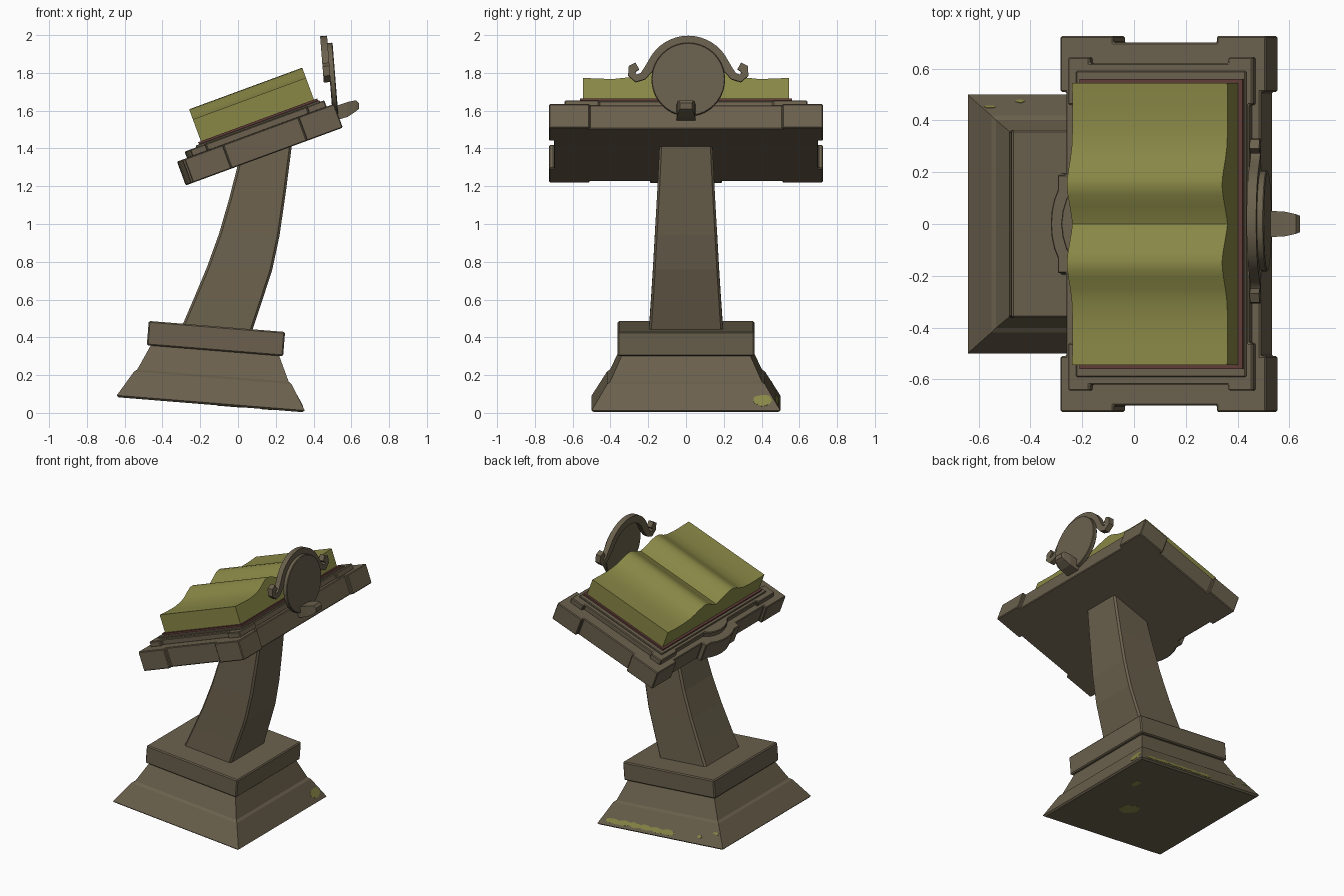
import bpy, bmesh, math, random
from mathutils import Matrix, Vector

if "Cube" in bpy.data.objects:
    bpy.data.objects.remove(bpy.data.objects["Cube"])

random.seed(4)


def material(name, rgb):
    m = bpy.data.materials.new(name)
    m.diffuse_color = (*rgb, 1)
    m.use_nodes = True
    m.node_tree.nodes["Principled BSDF"].inputs["Base Color"].default_value = m.diffuse_color
    return m


STONE = material("brown stone", (0.145, 0.118, 0.074))
PAPER = material("olive paper", (0.25, 0.245, 0.062))
LEATHER = material("red leather", (0.12, 0.045, 0.04))


def loft(name, rings, mat, M=Matrix(), bevel=0.0):
    """Skin a list of equal-length closed rings and cap both ends."""
    bm = bmesh.new()
    vs = [[bm.verts.new(M @ Vector(p)) for p in r] for r in rings]
    n = len(rings[0])
    for a, b in zip(vs, vs[1:]):
        for i in range(n):
            j = (i + 1) % n
            bm.faces.new((a[i], a[j], b[j], b[i]))
    bm.faces.new(vs[0])
    bm.faces.new(vs[-1])
    bmesh.ops.recalc_face_normals(bm, faces=bm.faces)
    me = bpy.data.meshes.new(name)
    bm.to_mesh(me)
    bm.free()
    me.materials.append(mat)
    ob = bpy.data.objects.new(name, me)
    bpy.context.collection.objects.link(ob)
    if bevel:
        mod = ob.modifiers.new("bevel", 'BEVEL')
        mod.width, mod.segments, mod.limit_method = bevel, 1, 'ANGLE'
        mod.angle_limit = math.radians(40)
    return ob


def prism(name, pts, z0, z1, mat, M=Matrix(), bevel=0.0):
    return loft(name, [[(x, y, z) for x, y in pts] for z in (z0, z1)], mat, M, bevel)


def square(h, z):
    return [(-h, -h, z), (h, -h, z), (h, h, z), (-h, h, z)]


def mirrored(half):
    """Close a half outline (y >= 0, ends on y = 0) by mirroring it."""
    return half + [(x, -y) for x, y in reversed(half[1:-1])]


def rect(x0, x1, h):
    return [(x0, -h), (x1, -h), (x1, h), (x0, h)]


def frame(o, a, b):
    a, b = Vector(a).normalized(), Vector(b).normalized()
    M = Matrix((a, b, a.cross(b))).transposed().to_4x4()
    M.translation = Vector(o)
    return M


# Tilted foot: flared plinth and cap slab
FOOT = Matrix.Translation((-0.145, 0, 0.043)) @ Matrix.Rotation(math.radians(4.6), 4, 'Y')
loft("foot", [square(h, z) for h, z in
     ((0.488, 0), (0.499, 0.01), (0.418, 0.143), (0.402, 0.155), (0.34, 0.29))], STONE, FOOT)
loft("foot_slab", [square(0.362, 0.287), square(0.362, 0.416)], STONE, FOOT, 0.007)

# Moss patches on the foot
SIDE_Y = FOOT @ frame((0, 0.499, 0.01), (-1, 0, 0), (0, -0.52, 0.854))
SIDE_X = FOOT @ frame((0.499, 0, 0.01), (0, 1, 0), (-0.52, 0, 0.854))
UNDER = FOOT @ frame((0, 0, 0), (1, 0, 0), (0, -1, 0))
patches = [(SIDE_X, 0.41, 0.06, 0.055, 0.04), (UNDER, 0.1, 0.1, 0.07, 0.06), (UNDER, 0.3, -0.2, 0.03, 0.04),
           (SIDE_Y, 0.3, 0.05, 0.02, 0.012), (SIDE_Y, 0.42, 0.09, 0.025, 0.01)]
patches += [(SIDE_Y, -0.38 + 0.085 * i, 0.035, 0.06, 0.02) for i in range(6)]
for M, a, b, ra, rb in patches:
    pts = []
    for k in range(14):
        t, r = k * math.tau / 14, random.uniform(0.75, 1.05)
        pts.append((a + ra * r * math.cos(t), b + rb * r * math.sin(t)))
    prism("moss_patch", pts, -0.001, 0.002, PAPER, M)

# Curved tapering column
column = [(-0.305, 0.44, 0.07, 0.42, 0.197), (-0.23, 0.615, 0.13, 0.6, 0.185),
          (-0.165, 0.77, 0.182, 0.76, 0.175), (-0.1, 0.95, 0.22, 0.94, 0.165),
          (-0.045, 1.14, 0.252, 1.16, 0.153), (0.003, 1.33, 0.287, 1.43, 0.14)]
loft("column", [[(xl, -h, zl), (xr, -h, zr), (xr, h, zr), (xl, h, zl)]
     for xl, zl, xr, zr, h in column], STONE, bevel=0.012)

# Sloping desk top with corner blocks and a curved front ornament
DESK = Matrix.Translation((0.14, 0, 1.3575)) @ Matrix.Rotation(math.radians(-20.2), 4, 'Y')
prism("desk_slab", mirrored([
    (-0.444, 0), (-0.44, 0.05), (-0.43, 0.095), (-0.415, 0.13), (-0.415, 0.19), (-0.38, 0.19),
    (-0.38, 0.51), (-0.403, 0.51), (-0.403, 0.725), (-0.185, 0.725), (-0.185, 0.70), (0.24, 0.70),
    (0.24, 0.725), (0.442, 0.725), (0.442, 0.51), (0.42, 0.51), (0.42, 0)]),
    0, 0.134, STONE, DESK, 0.005)
prism("desk_ledge", mirrored([
    (-0.388, 0), (-0.382, 0.05), (-0.366, 0.1), (-0.342, 0.13), (-0.342, 0.46), (-0.358, 0.46),
    (-0.358, 0.643), (-0.27, 0.643), (-0.27, 0.62), (0.3, 0.62), (0.3, 0.643), (0.4, 0.643),
    (0.4, 0.46), (0.385, 0.46), (0.385, 0)]),
    0.13, 0.17, STONE, DESK, 0.005)
prism("desk_inner_step", rect(-0.322, 0.376, 0.59), 0.165, 0.18, STONE, DESK, 0.004)

# Open book: cover and waved page block
prism("book_cover", rect(-0.303, 0.368, 0.56), 0.175, 0.192, LEATHER, DESK)
wave = [(0, 0.312), (0.03, 0.322), (0.07, 0.342), (0.11, 0.362), (0.145, 0.372), (0.175, 0.369),
        (0.21, 0.355), (0.25, 0.335), (0.3, 0.318), (0.38, 0.309), (0.46, 0.31), (0.545, 0.315)]
top = [(-y, w) for y, w in reversed(wave[1:])] + wave
outline = top + [(0.545, 0.188), (-0.545, 0.188)]
pages = loft("book_pages", [[(u, y, w) for y, w in outline] for u in (-0.288, 0.35)], PAPER, DESK)

# Round back plate with a scrolled crest, held by a clasp
PLATE = frame((0.508, 0.012, 1.765), (0, 1, 0), (-0.08, 0, 1))
disc = [(0.195 * math.cos(k * math.tau / 40), 0.195 * math.sin(k * math.tau / 40)) for k in range(40)]
plate = prism("round_plate", disc, -0.022, 0.008, STONE, PLATE, 0.004)

# Crest: ribbon along a mirrored path, (y, height, half width)
arc = [(0.208 * math.sin(math.radians(a)), 0.208 * math.cos(math.radians(a)), 0.026) for a in range(0, 66, 8)]
path = arc + [(0.212, 0.055, 0.023), (0.24, 0.02, 0.02), (0.275, 0.008, 0.02),
              (0.3, 0.03, 0.02), (0.295, 0.06, 0.024), (0.27, 0.074, 0.02)]
path = [(-y, z, w) for y, z, w in reversed(path[1:])] + path
rings = []
for i, (y, z, w) in enumerate(path):
    p, q = path[max(i - 1, 0)], path[min(i + 1, len(path) - 1)]
    n = Vector((p[1] - q[1], q[0] - p[0])).normalized() * w
    rings.append([(y + s * n.x, z + s * n.y, t) for s, t in ((1, -0.055), (1, -0.018), (-1, -0.018), (-1, -0.055))])
crest = loft("scrolled_crest", rings, STONE, PLATE)

clasp = [(0.49, 1.54, 1.615, 0.052), (0.58, 1.567, 1.646, 0.048), (0.625, 1.597, 1.655, 0.038), (0.64, 1.61, 1.64, 0.032)]
loft("plate_clasp", [[(x, -h, a), (x, h, a), (x, h, b), (x, -h, b)] for x, a, b, h in clasp], STONE)

# Smooth the rounded parts
for ob in (pages, plate, crest):
    bpy.ops.object.select_all(action='DESELECT')
    ob.select_set(True)
    bpy.context.view_layer.objects.active = ob
    bpy.ops.object.shade_smooth_by_angle(angle=math.radians(35))
